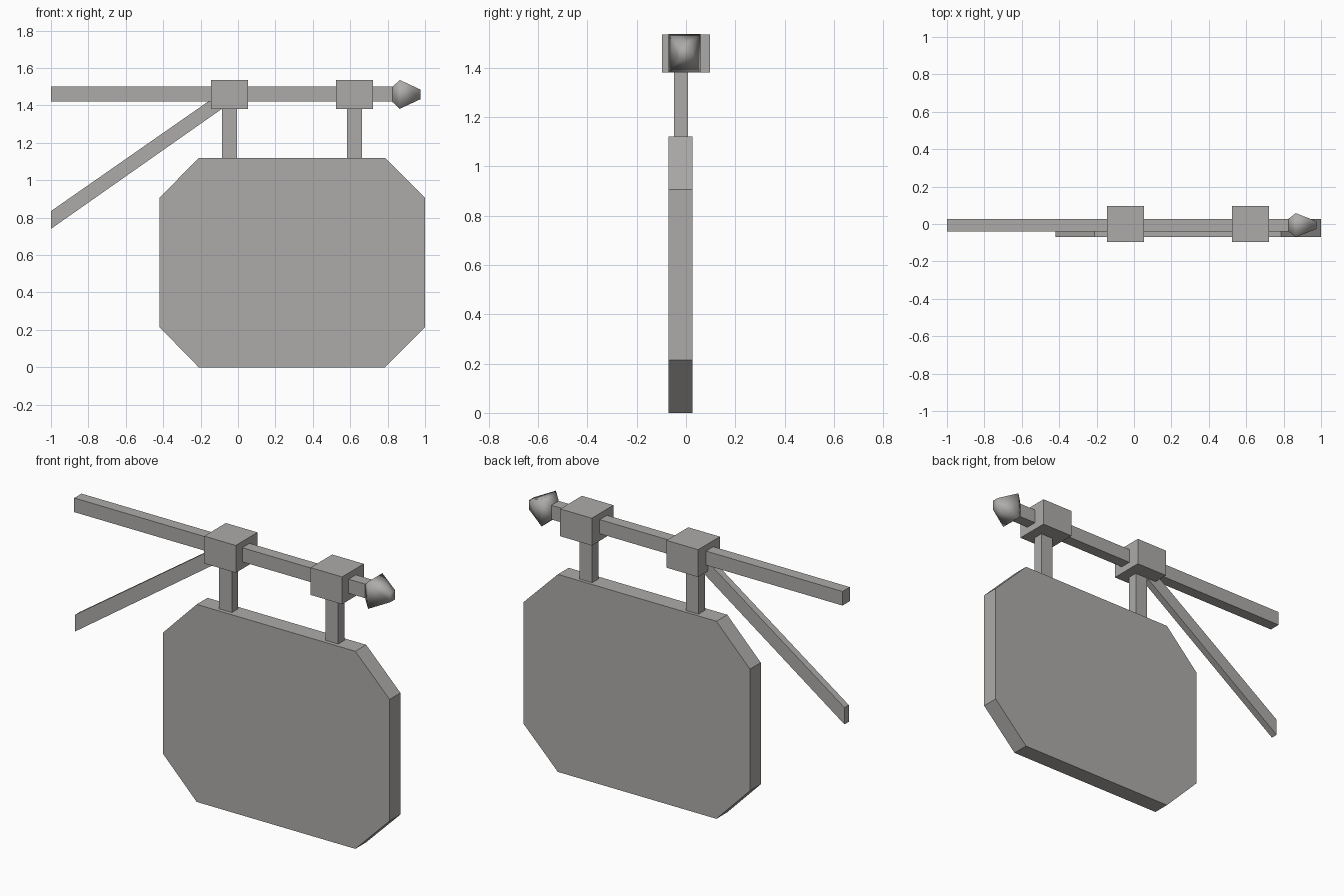
import bpy
import math

cube = bpy.data.objects.get("Cube")
if cube:
    bpy.data.objects.remove(cube, do_unlink=True)

# One grey for the whole sign
grey = bpy.data.materials.new("warm_grey")
grey.use_nodes = True
colour = (0.42, 0.41, 0.40, 1)
grey.diffuse_color = colour
grey.node_tree.nodes["Principled BSDF"].inputs["Base Color"].default_value = colour


def make(name, verts, faces):
    mesh = bpy.data.meshes.new(name)
    mesh.from_pydata(verts, [], faces)
    mesh.materials.append(grey)
    obj = bpy.data.objects.new(name, mesh)
    bpy.context.collection.objects.link(obj)
    return obj


def loft(name, rings):
    """Join equal rings of points into a closed solid."""
    n = len(rings[0])
    verts = [p for ring in rings for p in ring]
    faces = [list(range(n))[::-1], [len(verts) - n + i for i in range(n)]]
    for k in range(len(rings) - 1):
        for i in range(n):
            j = (i + 1) % n
            faces.append((k * n + i, k * n + j, k * n + n + j, k * n + n + i))
    return make(name, verts, faces)


def slab(name, outline, y0, y1):
    """Extrude an anticlockwise x-z outline from the front y0 to the back y1."""
    return loft(name, [[(x, y, z) for x, z in outline] for y in (y0, y1)])


def box(name, x0, x1, y0, y1, z0, z1):
    return slab(name, [(x0, z0), (x1, z0), (x1, z1), (x0, z1)], y0, y1)


# Hanging board with cut corners
slab("sign_board", [(-0.21, 0), (0.785, 0), (1, 0.215), (1, 0.905),
                    (0.785, 1.12), (-0.21, 1.12), (-0.42, 0.905), (-0.42, 0.215)],
     -0.07, 0.027)

# Hangers and the blocks that clamp them to the bar
for side, x in (("right", -0.045), ("left", 0.622)):
    box(side + "_hanger", x - 0.04, x + 0.04, -0.048, 0.009, 1.12, 1.39)
    box(side + "_block", x - 0.099, x + 0.099, -0.097, 0.097, 1.38, 1.535)

# Horizontal bar and diagonal brace
box("bar", -1, 0.83, -0.039, 0.026, 1.42, 1.5)
slab("brace", [(-1, 0.74), (-0.06, 1.4), (-0.06, 1.49), (-1, 0.835)], -0.03, 0.009)


# Flared spear point on the end of the bar
def square(x, ry, rz):
    return [(x, -0.006 + sy * ry, 1.459 + sz * rz)
            for sy, sz in ((-1, -1), (1, -1), (1, 1), (-1, 1))]


point = loft("spear_point", [square(0.825, 0.033, 0.04), square(0.865, 0.064, 0.077),
                             square(0.975, 0.021, 0.026)])
bpy.ops.object.select_all(action="DESELECT")
point.select_set(True)
bpy.context.view_layer.objects.active = point
bpy.ops.object.shade_smooth_by_angle(angle=math.radians(75))
